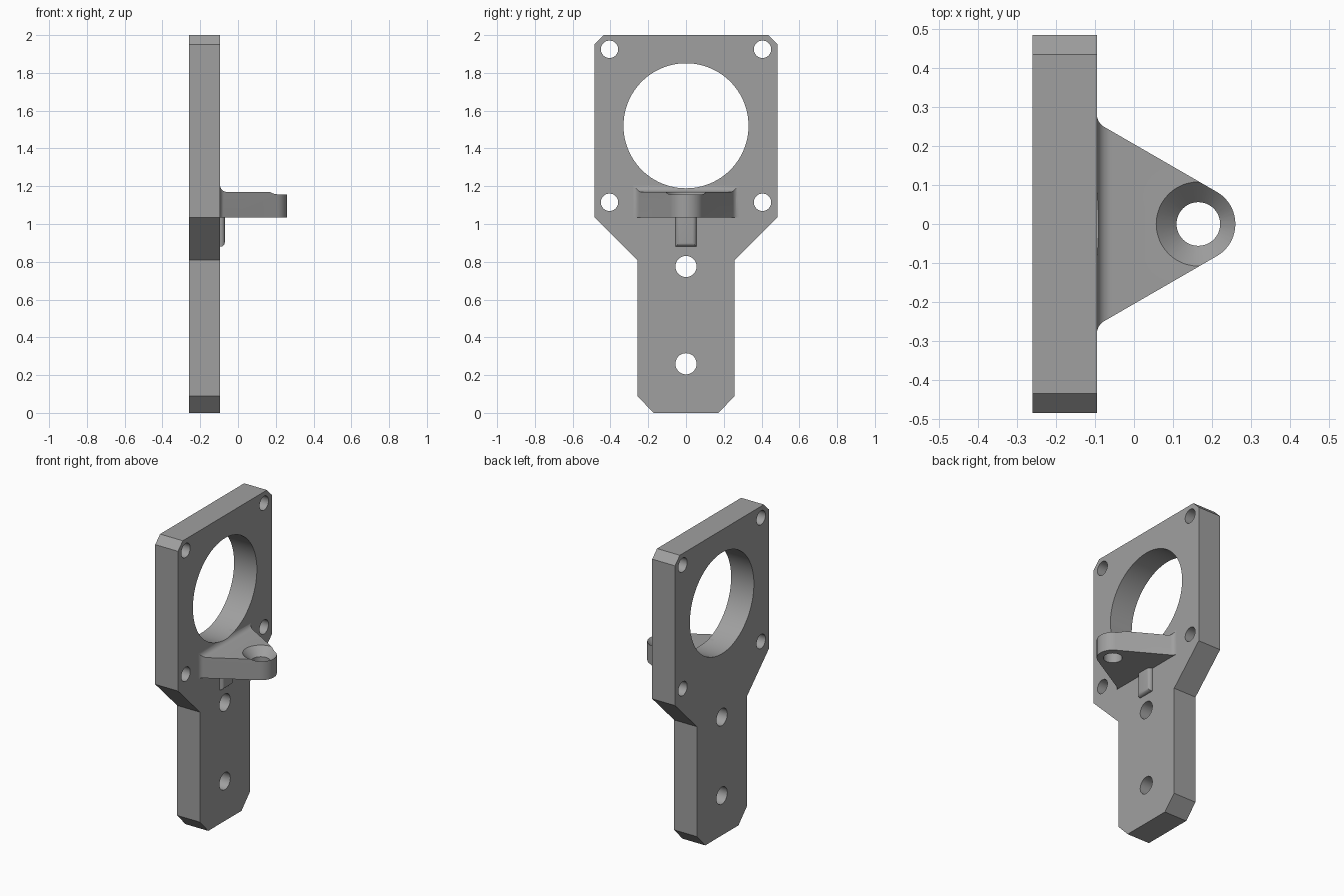
import bpy, bmesh, math
from mathutils import Vector

if "Cube" in bpy.data.objects:
    bpy.data.objects.remove(bpy.data.objects["Cube"])

grey = bpy.data.materials.new("plain_grey")
grey.diffuse_color = (0.35, 0.35, 0.35, 1)
grey.use_nodes = True
grey.node_tree.nodes["Principled BSDF"].inputs["Base Color"].default_value = grey.diffuse_color
X0, X1 = -0.26, -0.095          # back and front of the plate


def finish(name, bm):
    bmesh.ops.recalc_face_normals(bm, faces=bm.faces)
    me = bpy.data.meshes.new(name)
    bm.to_mesh(me)
    bm.free()
    me.materials.append(grey)
    ob = bpy.data.objects.new(name, me)
    bpy.context.collection.objects.link(ob)
    return ob


def prism(name, points, direction):
    """Extrude a closed 3D outline along a direction."""
    bm = bmesh.new()
    face = bm.faces.new([bm.verts.new(p) for p in points])
    out = bmesh.ops.extrude_face_region(bm, geom=[face])
    verts = [g for g in out["geom"] if isinstance(g, bmesh.types.BMVert)]
    bmesh.ops.translate(bm, verts=verts, vec=Vector(direction))
    return finish(name, bm)


def arc(cx, cy, r, a0, a1, n):
    angles = [math.radians(a0 + (a1 - a0) * i / n) for i in range(n + 1)]
    return [(cx + r * math.cos(a), cy + r * math.sin(a)) for a in angles]


def bore(y, z, r, n):
    ring = arc(y, z, r, 0, 360, n)[:-1]
    return prism("bore_cutter", [(-0.5, a, b) for a, b in ring], (1, 0, 0))


def boolean(ob, cutter, op="DIFFERENCE"):
    mod = ob.modifiers.new("cut", "BOOLEAN")
    mod.operation, mod.solver, mod.object = op, "EXACT", cutter
    bpy.context.view_layer.objects.active = ob
    bpy.ops.object.modifier_apply(modifier=mod.name)
    bpy.data.objects.remove(cutter)


def smooth(ob, angle=25):
    bpy.ops.object.select_all(action="DESELECT")
    ob.select_set(True)
    bpy.context.view_layer.objects.active = ob
    bpy.ops.object.shade_smooth_by_angle(angle=math.radians(angle))


# Plate with clipped corners and a narrower lower arm
half = [(0.172, 0), (0.258, 0.09), (0.258, 0.81),
        (0.485, 1.035), (0.485, 1.95), (0.435, 2.0)]
outline = half + [(-y, z) for y, z in reversed(half)]
plate = prism("mounting_plate", [(X0, y, z) for y, z in outline], (X1 - X0, 0, 0))
holes = [(s * 0.405, z, 0.046) for s in (-1, 1) for z in (1.115, 1.925)]
holes += [(0, 0.775, 0.056), (0, 0.26, 0.056)]
for y, z, r in holes:
    boolean(plate, bore(y, z, r, 40))
boolean(plate, bore(0, 1.52, 0.331, 96))

# Bracket: side profile with top fillet, trimmed by the triangular plan
R, back = 0.036, -0.13
side = [(back, 1.035), (0.3, 1.035), (0.3, 1.17)]
side += arc(X1 + R, 1.17 + R, R, 270, 180, 8) + [(back, 1.17 + R)]
bracket = prism("bracket", [(x, -0.35, z) for x, z in side], (0, 0.7, 0))
tip = 0.165
edge_y = 0.095 / math.cos(math.radians(30)) + (tip - X1) * math.tan(math.radians(30))
plan = arc(tip, 0, 0.095, 0, 60, 12)
plan += arc(X1 + R, edge_y + R * math.tan(math.radians(30)), R, 240, 180, 6)
plan += [(back, plan[-1][1])]
plan += [(x, -y) for x, y in reversed(plan[1:])]
boolean(bracket, prism("plan_trim", [(x, y, 0.9) for x, y in plan], (0, 0, 0.5)),
        "INTERSECT")
boolean(bracket, bore(0, 1.52, 0.331, 96))

# Screw hole and 45 degree countersink
ring = arc(tip, 0, 0.056, 0, 360, 48)[:-1]
boolean(bracket, prism("screw_cutter", [(x, y, 0.9) for x, y in ring], (0, 0, 0.5)))
bm = bmesh.new()
bmesh.ops.create_cone(bm, cap_ends=True, segments=48, radius1=0.04,
                      radius2=0.14, depth=0.1)
bmesh.ops.translate(bm, verts=bm.verts, vec=(tip, 0, 1.152))
boolean(bracket, finish("countersink_cutter", bm))

# Small rounded locating rib under the bracket
bm = bmesh.new()
bmesh.ops.create_cube(bm, size=1)
bmesh.ops.scale(bm, verts=bm.verts, vec=(0.06, 0.112, 0.17))
bmesh.ops.translate(bm, verts=bm.verts, vec=(-0.1, 0, 0.965))
edges = [e for e in bm.edges
         if all(v.co.x > -0.09 for v in e.verts) and any(v.co.z < 0.95 for v in e.verts)]
bmesh.ops.bevel(bm, geom=edges, offset=0.022, segments=5, profile=0.5, affect="EDGES")
rib = finish("locating_rib", bm)

for ob in (plate, bracket, rib):
    smooth(ob)
